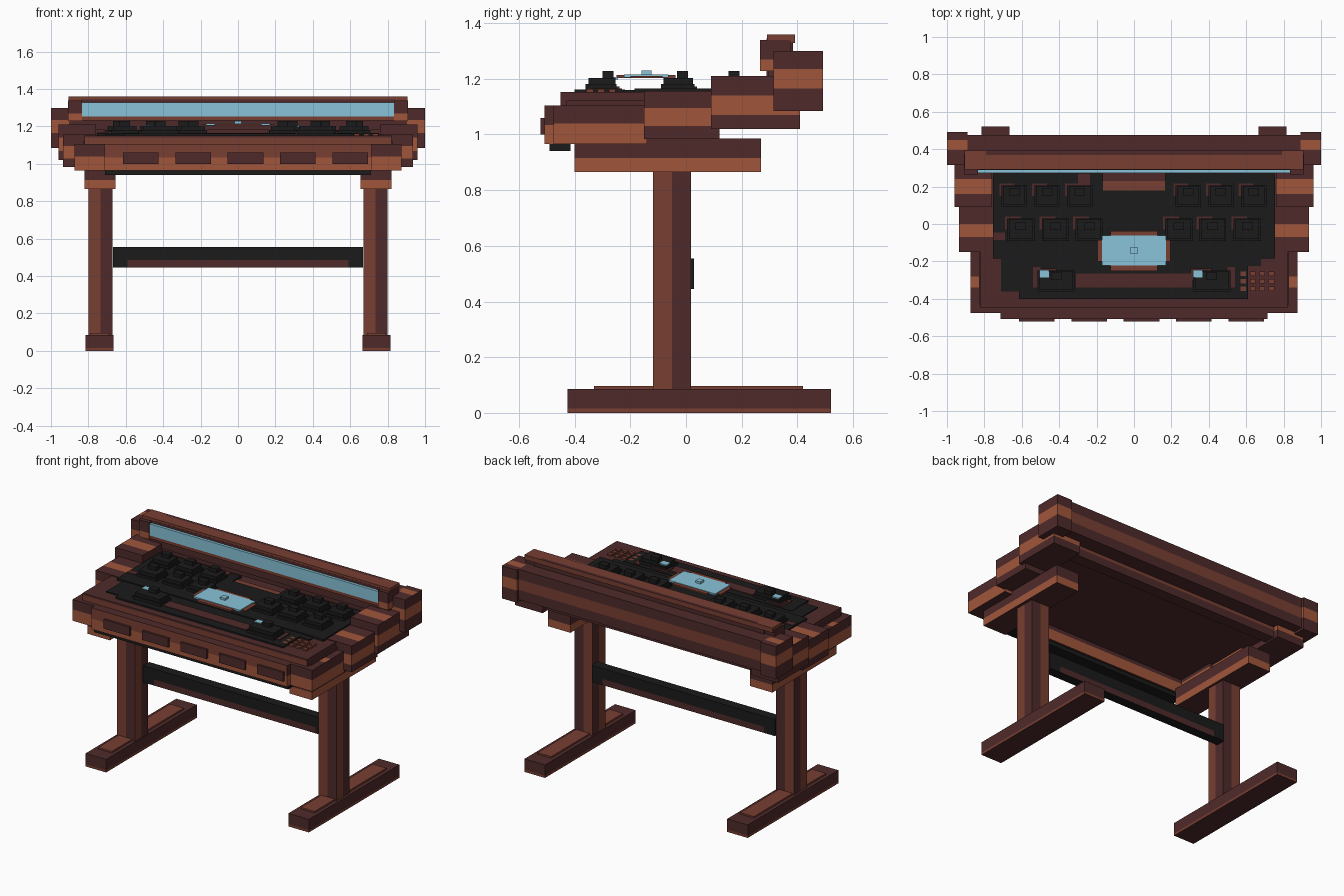
import bpy, bmesh
from mathutils import Vector

if "Cube" in bpy.data.objects:
    bpy.data.objects.remove(bpy.data.objects["Cube"], do_unlink=True)


def srgb(c):
    return tuple(((v / 255 + 0.055) / 1.055) ** 2.4 for v in c) + (1.0,)


def material(name, rgb):
    m = bpy.data.materials.new(name)
    m.use_nodes = True
    m.diffuse_color = srgb(rgb)
    m.node_tree.nodes["Principled BSDF"].inputs["Base Color"].default_value = srgb(rgb)
    return m


MATS = [material("dark_wood", (79, 42, 42)), material("mid_wood", (120, 63, 50)),
        material("light_wood", (160, 86, 59)), material("black_panel", (27, 27, 27)),
        material("screen_blue", (136, 196, 217))]
DARK, MID, LIGHT, BLACK, BLUE = range(5)


def fill(bm, b):
    """Add one box given as (x0, x1, y0, y1, z0, z1)."""
    v = [bm.verts.new((b[i], b[2 + j], b[4 + k])) for i in (0, 1) for j in (0, 1) for k in (0, 1)]
    for f in ((0, 1, 3, 2), (4, 6, 7, 5), (0, 4, 5, 1), (2, 3, 7, 6), (0, 2, 6, 4), (1, 5, 7, 3)):
        bm.faces.new([v[i] for i in f])


def boxes(name, items, mat=DARK, cuts=(), rule=None):
    """One object from boxes, cut at (axis, value) planes and coloured by rule(centre, normal)."""
    bm = bmesh.new()
    for b in items:
        fill(bm, b)
    for axis, val in cuts:
        co, no = Vector((0, 0, 0)), Vector((0, 0, 0))
        co[axis], no[axis] = val, 1
        bmesh.ops.bisect_plane(bm, geom=bm.verts[:] + bm.edges[:] + bm.faces[:],
                               plane_co=co, plane_no=no)
    bmesh.ops.recalc_face_normals(bm, faces=bm.faces[:])
    for f in bm.faces:
        f.material_index = rule(f.calc_center_median(), f.normal) if rule else mat
    me = bpy.data.meshes.new(name)
    bm.to_mesh(me)
    bm.free()
    for m in MATS:
        me.materials.append(m)
    ob = bpy.data.objects.new(name, me)
    bpy.context.collection.objects.link(ob)
    return ob


def box(name, b, mat=DARK, cuts=(), rule=None):
    return boxes(name, [b], mat, cuts, rule)


def banded(name, b, y_lo, y_hi, z_lo, z_hi):
    """Dark block with a light stripe round its sides and over its top."""
    def rule(c, n):
        if n.z > 0.5:
            return LIGHT if y_lo < c.y < y_hi else DARK
        return LIGHT if abs(n.z) < 0.5 and z_lo < c.z < z_hi else DARK
    return box(name, b, cuts=[(1, y_lo), (1, y_hi), (2, z_lo), (2, z_hi)], rule=rule)


def span(s, a, b):
    return (a, b) if s > 0 else (-b, -a)


# Legs, feet, brackets and stepped side blocks, one set per side
for side, s in (("left", 1), ("right", -1)):
    box(side + "_foot", (*span(s, 0.665, 0.815), -0.425, 0.52, 0, 0.086), cuts=[(2, 0.015)],
        rule=lambda c, n: MID if abs(n.z) < 0.5 and c.z < 0.015 else DARK)
    box(side + "_foot_plate", (*span(s, 0.69, 0.79), -0.33, 0.42, 0.08, 0.096), MID)
    mid_x = s * 0.735
    box(side + "_leg", (*span(s, 0.67, 0.80), -0.118, 0.018, 0.085, 0.88),
        cuts=[(0, mid_x), (1, -0.05)],
        rule=lambda c, n: MID if (abs(n.y) > 0.5 and c.x < mid_x) or
        (abs(n.x) > 0.5 and c.y < -0.05) else DARK)
    box(side + "_bracket", (*span(s, 0.655, 0.82), -0.40, 0.27, 0.865, 0.985), cuts=[(2, 0.915)],
        rule=lambda c, n: LIGHT if abs(n.z) < 0.5 and c.z < 0.915 else DARK)
    # Front corner: light band along the lower half
    box(side + "_front_block", (*span(s, 0.70, 0.875), -0.476, -0.14, 0.965, 1.105),
        cuts=[(2, 1.04), (1, -0.34), (1, -0.28)],
        rule=lambda c, n: LIGHT if (abs(n.z) < 0.5 and c.z < 1.04) or
        (n.z > 0.5 and -0.34 < c.y < -0.28) else DARK)
    box(side + "_front_shoulder", (*span(s, 0.76, 0.83), -0.43, -0.14, 1.10, 1.122))
    banded(side + "_middle_block", (*span(s, 0.725, 0.935), -0.15, 0.12, 0.984, 1.157),
           -0.07, 0.0, 1.03, 1.095)
    banded(side + "_rear_block", (*span(s, 0.76, 0.96), 0.09, 0.41, 1.02, 1.21),
           0.16, 0.24, 1.07, 1.14)
    banded(side + "_bridge_end", (*span(s, 0.89, 1.0), 0.315, 0.492, 1.085, 1.30),
           0.395, 0.45, 1.165, 1.235)
    box(side + "_bridge_cheek", (*span(s, 0.835, 0.91), 0.265, 0.375, 1.228, 1.34),
        cuts=[(2, 1.27)],
        rule=lambda c, n: LIGHT if abs(n.z) < 0.5 and c.z < 1.27 else DARK)
    box(side + "_bridge_filler", (*span(s, 0.83, 0.90), 0.295, 0.40, 1.18, 1.29))

# Cross bar with wood inlay on the lower half
box("cross_bar", (-0.668, 0.668, -0.035, 0.028, 0.445, 0.555),
    cuts=[(0, -0.59), (0, 0.59), (2, 0.485)],
    rule=lambda c, n: DARK if abs(n.y) > 0.5 and abs(c.x) < 0.59 and c.z < 0.485 else BLACK)

# Desk top and apron
box("desk_top", (-0.82, 0.82, -0.45, 0.35, 1.06, 1.152), cuts=[(2, 1.105), (2, 1.14)],
    rule=lambda c, n: MID if n.y < -0.5 and 1.105 < c.z < 1.14 else DARK)
box("front_apron", (-0.715, 0.715, -0.508, -0.40, 0.965, 1.105), cuts=[(2, 1.035)],
    rule=lambda c, n: LIGHT if abs(n.z) < 0.5 and c.z < 1.035 else (MID if n.y < -0.5 else DARK))
box("apron_skid", (-0.71, 0.71, -0.49, -0.415, 0.94, 0.966), BLACK)
boxes("apron_panels", [(x - 0.095, x + 0.095, -0.522, -0.50, 1.0, 1.06)
                       for x in (-0.52, -0.24, 0.04, 0.32, 0.60)])
box("rear_beam", (-0.77, 0.77, 0.30, 0.375, 1.03, 1.21), cuts=[(2, 1.08), (2, 1.145)],
    rule=lambda c, n: MID if abs(n.z) < 0.5 and 1.08 < c.z < 1.145 else DARK)

# Display bridge
box("bridge_back", (-0.90, 0.90, 0.365, 0.475, 1.10, 1.30), cuts=[(2, 1.165), (2, 1.235)],
    rule=lambda c, n: MID if n.y > 0.5 and 1.165 < c.z < 1.235 else DARK)
box("bridge_core", (-0.84, 0.84, 0.29, 0.385, 1.18, 1.345))
box("bridge_lip", (-0.86, 0.86, 0.272, 0.30, 1.232, 1.252), MID)
box("bridge_screen", (-0.835, 0.835, 0.272, 0.294, 1.252, 1.329), BLUE)
box("bridge_roof", (-0.905, 0.905, 0.291, 0.392, 1.328, 1.36),
    cuts=[(1, 0.37), (0, -0.79), (0, 0.79)],
    rule=lambda c, n: DARK if n.z > 0.5 and c.y > 0.37 and abs(c.x) < 0.79 else MID)

# Black control plates
boxes("control_plates", [(-0.755, -0.165, -0.185, 0.27, 1.14, 1.166),
                         (0.165, 0.755, -0.185, 0.27, 1.14, 1.166),
                         (-0.165, 0.165, -0.185, 0.18, 1.14, 1.166)], BLACK)
boxes("lower_plates", [(-0.71, 0.68, -0.225, -0.12, 1.14, 1.159),
                       (-0.71, -0.60, -0.36, -0.22, 1.14, 1.159),
                       (-0.615, 0.61, -0.40, -0.22, 1.14, 1.162)], BLACK)
box("centre_strip", (-0.165, 0.165, 0.18, 0.23, 1.14, 1.158), MID)
boxes("plate_inlays", [(-0.31, 0.31, -0.34, -0.265, 1.155, 1.166),
                       (-0.54, -0.50, -0.34, -0.23, 1.155, 1.166),
                       (0.50, 0.54, -0.34, -0.23, 1.155, 1.166),
                       (-0.75, -0.69, -0.085, -0.045, 1.155, 1.17),
                       (-0.30, -0.235, 0.20, 0.27, 1.155, 1.17),
                       (-0.27, -0.2, -0.03, 0.03, 1.155, 1.17)])

# Stepped control blocks in three rows, each with a wooden edge at the back left
ROWS = (("front", -0.305, 0.10, 0.056, -0.28, (0.415,)),
        ("middle", -0.03, 0.073, 0.06, -0.012, (0.24, 0.42, 0.605)),
        ("rear", 0.15, 0.068, 0.056, 0.172, (0.29, 0.465, 0.64)))
for row, y, hx, hy, ky, xs in ROWS:
    parts, caps, edges = [], [], []
    for x in [s * v for v in xs for s in (1, -1)]:
        parts += [(x - hx, x + hx, y - hy, y + hy, 1.155, 1.182),
                  (x - hx + 0.01, x + hx - 0.01, y - hy + 0.01, y + hy - 0.004, 1.18, 1.203)]
        caps.append((x - 0.028, x + 0.028, ky - 0.02, ky + 0.02, 1.20, 1.228))
        edges.append((x - hx - 0.012, x, y, y + hy + 0.01, 1.155, 1.172))
    boxes(row + "_control_blocks", parts, BLACK)
    boxes(row + "_control_caps", caps, BLACK)
    boxes(row + "_control_edges", edges, DARK)

# Flat indicator lights and the button grid
boxes("indicator_lights", [(-0.505, -0.455, -0.285, -0.245, 1.198, 1.206),
                           (0.315, 0.365, -0.285, -0.245, 1.198, 1.206)], BLUE)
boxes("button_grid", [(x - 0.015, x + 0.015, y - 0.012, y + 0.012, 1.14, 1.163)
                      for x in (0.585, 0.635, 0.685, 0.735) for y in (-0.265, -0.305, -0.345)], MID)

# Raised tablet with frame and knob
boxes("tablet_frame", [(-0.125, 0.125, -0.25, -0.038, 1.203, 1.213),
                       (-0.195, 0.195, -0.20, -0.085, 1.203, 1.211)], MID)
box("tablet_screen", (-0.17, 0.17, -0.222, -0.062, 1.205, 1.216), BLUE)
box("tablet_knob", (-0.018, 0.018, -0.16, -0.124, 1.213, 1.23), BLUE)
